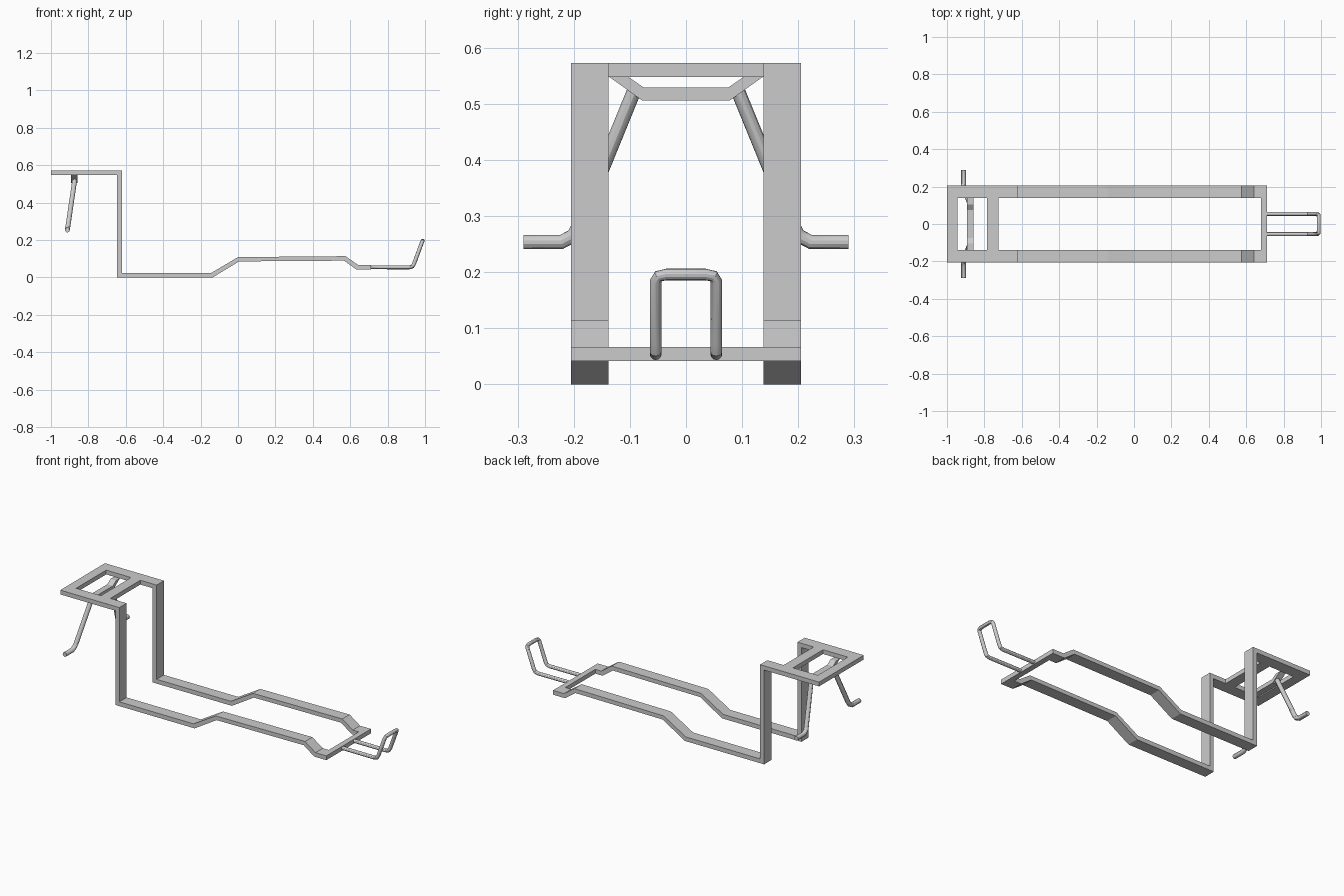
import bpy, bmesh
from mathutils import Vector

if "Cube" in bpy.data.objects:
    bpy.data.objects.remove(bpy.data.objects["Cube"])


def prism(name, pts, direction):
    """Extrude a closed 3D polygon along a direction."""
    bm = bmesh.new()
    face = bm.faces.new([bm.verts.new(p) for p in pts])
    ext = bmesh.ops.extrude_face_region(bm, geom=[face])
    verts = [v for v in ext["geom"] if isinstance(v, bmesh.types.BMVert)]
    bmesh.ops.translate(bm, verts=verts, vec=Vector(direction))
    bmesh.ops.recalc_face_normals(bm, faces=bm.faces)
    mesh = bpy.data.meshes.new(name)
    bm.to_mesh(mesh)
    bm.free()
    obj = bpy.data.objects.new(name, mesh)
    bpy.context.collection.objects.link(obj)
    return obj


def bar(name, x0, x1, y, z0, z1):
    """Cross bar spanning -y to y."""
    pts = [(x0, -y, z0), (x1, -y, z0), (x1, -y, z1), (x0, -y, z1)]
    return prism(name, pts, (0, 2 * y, 0))


def tube(name, pts, radius):
    """Capped round tube along a bent path."""
    curve = bpy.data.curves.new(name, 'CURVE')
    curve.dimensions = '3D'
    curve.bevel_depth = radius
    curve.bevel_resolution = 4
    curve.use_fill_caps = True
    spline = curve.splines.new('POLY')
    spline.points.add(len(pts) - 1)
    for p, co in zip(spline.points, pts):
        p.co = (*co, 1)
    obj = bpy.data.objects.new(name, curve)
    bpy.context.collection.objects.link(obj)
    bpy.ops.object.select_all(action='DESELECT')
    obj.select_set(True)
    bpy.context.view_layer.objects.active = obj
    bpy.ops.object.convert(target='MESH')
    bpy.ops.object.shade_smooth_by_angle()
    return obj


INNER, OUTER = 0.138, 0.205

# Side rails: one stepped profile, upper side then lower side
rail = [(-1, 0.573), (-0.62, 0.573), (-0.62, 0.025), (-0.142, 0.025),
        (0, 0.109), (0.575, 0.114), (0.642, 0.067), (0.712, 0.067),
        (0.712, 0.042), (0.634, 0.042), (0.567, 0.09), (0.006, 0.086),
        (-0.136, 0), (-0.646, 0), (-0.646, 0.548), (-1, 0.548)]
for side, y in (("left", INNER), ("right", -OUTER)):
    prism(side + "_rail", [(x, y, z) for x, z in rail], (0, OUTER - INNER, 0))

# Cross bars
bar("front_cross_bar", -1, -0.945, INNER, 0.548, 0.573)
bar("middle_cross_bar", -0.785, -0.725, INNER, 0.548, 0.573)
bar("rear_cross_bar", 0.68, 0.712, INNER, 0.042, 0.067)

# Dropped bracket under the upper platform, from rail to rail
half = [(0.138, 0.549), (0.078, 0.506)]
inner = [(0.075, 0.529), (0.104, 0.549)]
section = half + [(-y, z) for y, z in reversed(half)]
section += [(-y, z) for y, z in reversed(inner)] + inner
prism("handle_bracket", [(-0.893, y, z) for y, z in section], (0.036, 0, 0))

# Angled handles
for side, s in (("left", 1), ("right", -1)):
    tube(side + "_handle", [(-0.873, s * 0.093, 0.522), (-0.908, s * 0.191, 0.282),
                            (-0.911, s * 0.201, 0.265), (-0.912, s * 0.222, 0.254),
                            (-0.912, s * 0.29, 0.254)], 0.013)

# Rear hoop
arm = [(0.69, 0.054, 0.055), (0.915, 0.054, 0.054), (0.933, 0.054, 0.059),
       (0.942, 0.054, 0.075), (0.982, 0.054, 0.184), (0.986, 0.049, 0.193),
       (0.988, 0.034, 0.196)]
tube("rear_hoop", arm + [(x, -y, z) for x, y, z in reversed(arm)], 0.0105)
